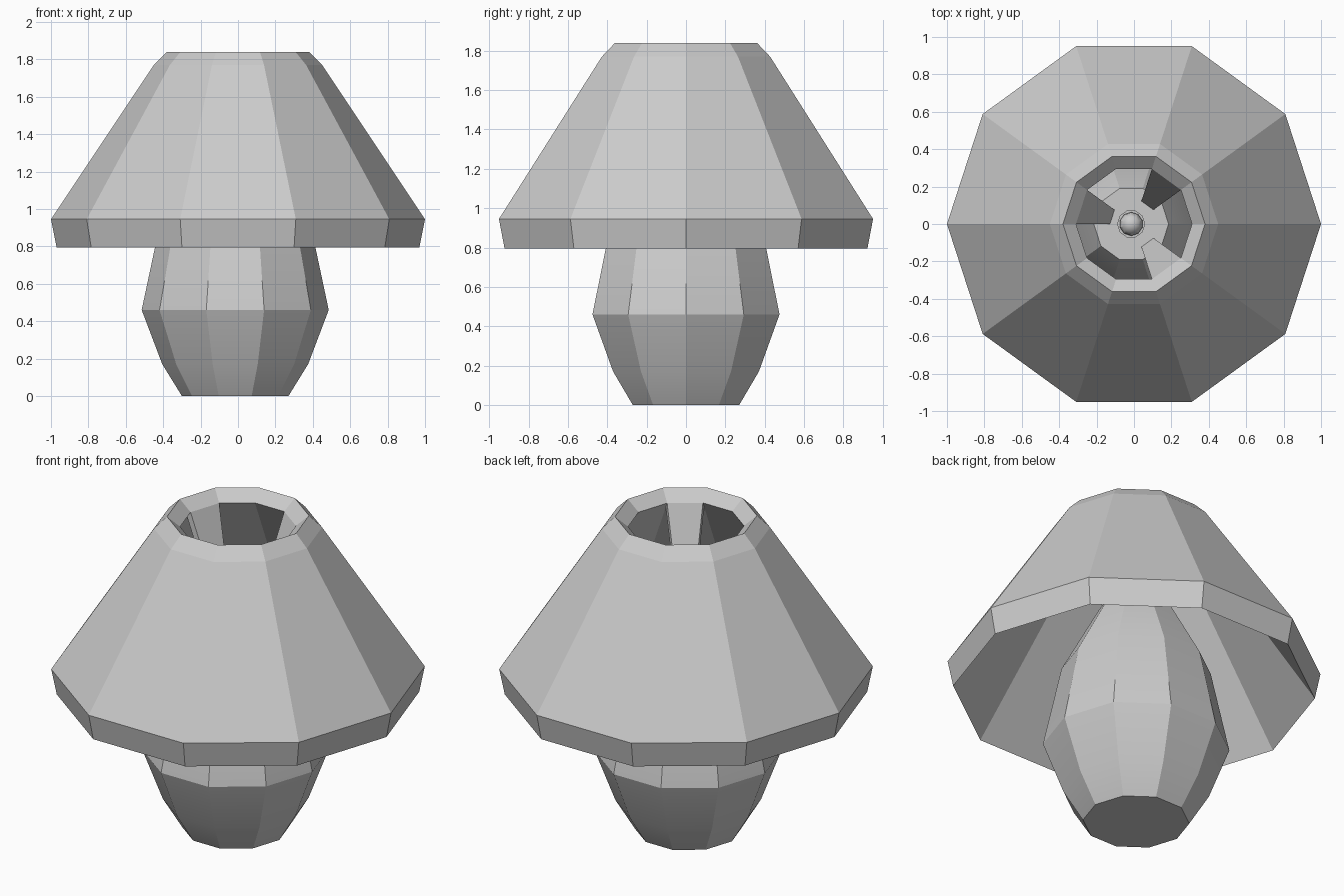
import bpy, bmesh, math

if "Cube" in bpy.data.objects:
    bpy.data.objects.remove(bpy.data.objects["Cube"])

SIDES = 10


def make_object(name, bm):
    bmesh.ops.recalc_face_normals(bm, faces=bm.faces)
    mesh = bpy.data.meshes.new(name)
    bm.to_mesh(mesh)
    bm.free()
    obj = bpy.data.objects.new(name, mesh)
    bpy.context.collection.objects.link(obj)
    return obj


def lathe(name, profile, cx=0.0, closed=False):
    """Revolve (radius, z) points; closed joins last ring to first, else caps."""
    bm = bmesh.new()
    rings = []
    for r, z in profile:
        rings.append([bm.verts.new((cx + r * math.cos(math.tau * i / SIDES),
                                    r * math.sin(math.tau * i / SIDES), z))
                      for i in range(SIDES)])
    pairs = list(zip(rings, rings[1:]))
    if closed:
        pairs.append((rings[-1], rings[0]))
    else:
        bm.faces.new(rings[0])
        bm.faces.new(rings[-1])
    for a, b in pairs:
        for i in range(SIDES):
            j = (i + 1) % SIDES
            bm.faces.new((a[i], a[j], b[j], b[i]))
    return make_object(name, bm)


def smooth(obj):
    bpy.ops.object.select_all(action='DESELECT')
    obj.select_set(True)
    bpy.context.view_layer.objects.active = obj
    bpy.ops.object.shade_smooth_by_angle(angle=math.radians(30))


# Thick-walled hollow shade with a bevelled top opening
lathe("lamp_shade", [(0.97, 0.795), (1.0, 0.945), (0.45, 1.77),
                     (0.38, 1.84), (0.31, 1.78)], closed=True)

# Rounded base, slightly off centre
BASE_X = -0.015
base = lathe("lamp_base", [(0.285, 0), (0.39, 0.17), (0.5, 0.46), (0.40, 0.93),
                           (0.2, 1.3)], cx=BASE_X)
smooth(base)

# Bulb holder and bulb
lathe("bulb_holder", [(0.075, 1.29), (0.075, 1.38)], cx=BASE_X)
bpy.ops.mesh.primitive_uv_sphere_add(segments=10, ring_count=8, radius=0.063,
                                     location=(BASE_X, 0, 1.40))
bulb = bpy.context.object
bulb.name = "bulb"
smooth(bulb)

# Three tapered arms from the shade opening down to the base top
for n, side in enumerate((1, 4, 8)):
    bm = bmesh.new()
    rings = []
    for r, z in ((0.31, 1.78), (0.125, 1.29)):
        for extra in (0, 0.035):
            rings.append([bm.verts.new(((r + extra) * math.cos(math.tau * k / SIDES),
                                        (r + extra) * math.sin(math.tau * k / SIDES), z))
                          for k in (side, side + 1)])
    verts = [v for ring in rings for v in ring]
    bmesh.ops.convex_hull(bm, input=verts)
    make_object(f"shade_arm_{n + 1}", bm)
